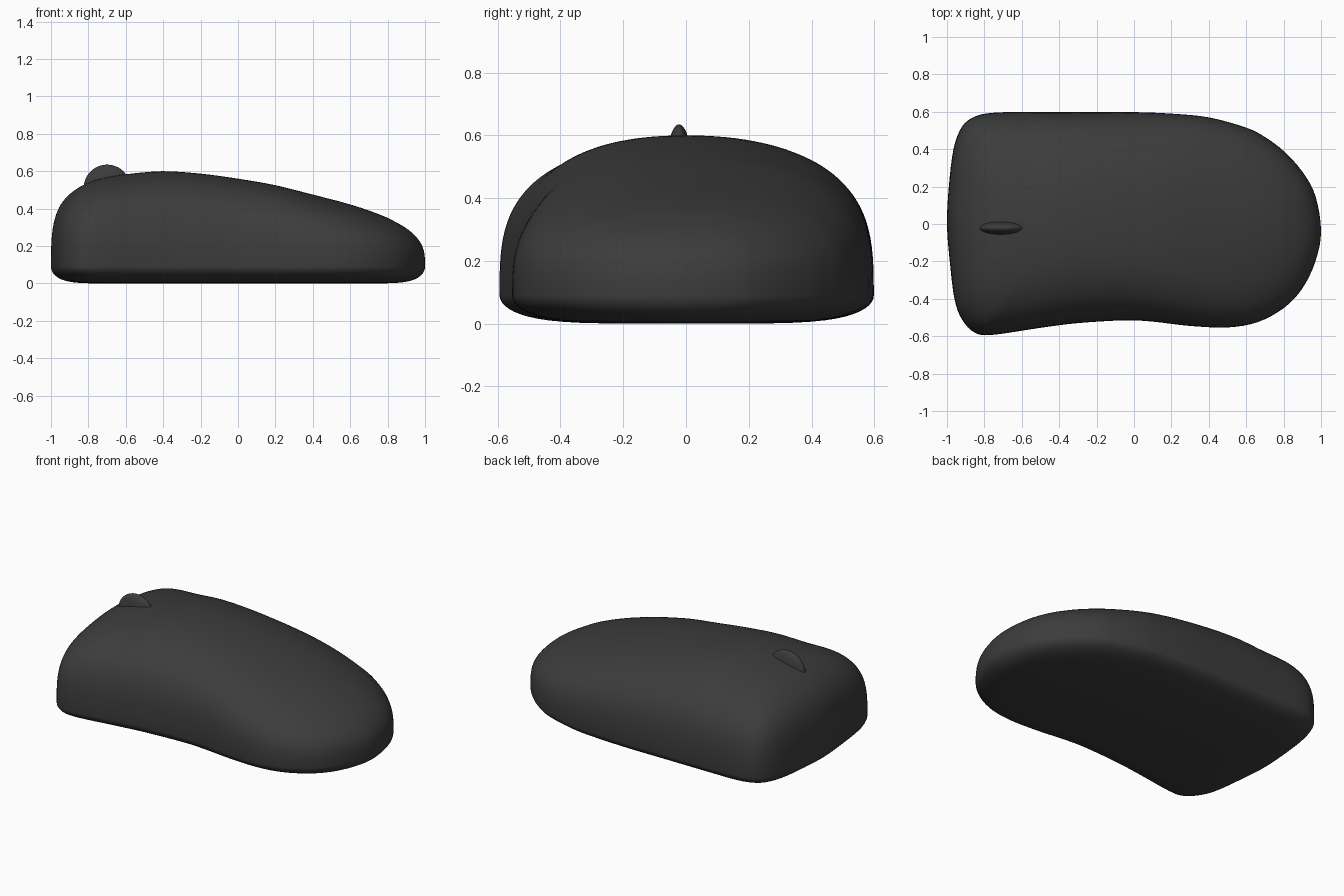
import bpy, bmesh, math
from mathutils import Vector

if "Cube" in bpy.data.objects:
    bpy.data.objects.remove(bpy.data.objects["Cube"])

mat = bpy.data.materials.new("dark_plastic")
mat.diffuse_color = (0.045, 0.045, 0.045, 1)
mat.use_nodes = True
mat.node_tree.nodes["Principled BSDF"].inputs["Base Color"].default_value = mat.diffuse_color

# plan outline (widest ring), from the front-end centre; 16 spans per side
OUTLINE = [(-1, 0), (-.99, .2), (-.965, .4), (-.92, .52), (-.85, .575), (-.75, .595),
           (-.6, .598), (-.3, .598), (0, .598), (.2, .59), (.4, .57), (.6, .515), (.7, .465),
           (.8, .39), (.9, .28), (.97, .15), (1, -.04), (.97, -.2), (.9, -.345), (.8, -.45),
           (.66, -.525), (.5, -.553), (.3, -.545), (.1, -.522), (-.05, -.515),
           (-.3, -.53), (-.5, -.555), (-.75, -.592), (-.85, -.582), (-.92, -.51),
           (-.96, -.4), (-.985, -.2)]
# crown height along the length, before the edge is rounded over
CROWN = [(-1, .64), (-.9, .61), (-.8, .597), (-.6, .588), (-.4, .6), (-.2, .587), (0, .56),
         (.2, .525), (.4, .475), (.6, .425), (.8, .385), (.9, .365), (1, .345)]
RIM = .09


def spline(a, b, c, d, t):
    return .5 * (2 * b + (c - a) * t + (2 * a - 5 * b + 4 * c - d) * t * t
                 + (3 * b - a - 3 * c + d) * t ** 3)


def crown(x):
    n = len(CROWN)
    for i in range(n - 1):
        (x0, z0), (x1, z1) = CROWN[i], CROWN[i + 1]
        if x <= x1 or i == n - 2:
            t = min(max((x - x0) / (x1 - x0), 0), 1)
            return spline(CROWN[max(i - 1, 0)][1], z0, z1, CROWN[min(i + 2, n - 1)][1], t)


n = len(OUTLINE)
P = [Vector(p) for p in OUTLINE]
loop = [spline(P[i - 1], P[i], P[(i + 1) % n], P[(i + 2) % n], k / 4)
        for i in range(n) for k in range(4)]
m = len(loop)


def inset(p, s, spine, soften):
    """Shrink an outline point towards a central spine, rounding the corners inwards."""
    if soften:
        r = (abs(p.x) ** 3.5 + abs(p.y / .6) ** 3.5) ** (1 / 3.5)
        p = (p / r).lerp(p, s ** .7)
    return p.x * (spine + (1 - spine) * s), p.y * s


# body: nested rings, over the dome and then round under the base
bm = bmesh.new()
rings = []
STEPS = 32
for k in range(1, STEPS + 1):
    a = math.pi / 2 * k / STEPS
    s, h = math.sin(a) ** (2 / 2.2), max(math.cos(a), 0) ** (2 / 3.2)
    if k == STEPS:
        h = 0
    ring = []
    for p in loop:
        x, y = inset(p, s, .5, True)
        ring.append(bm.verts.new((x, y, RIM + (crown(x) - RIM) * h)))
    rings.append(ring)
for k in range(1, 13):
    a = math.pi / 2 * (1 - k / 13)
    s, h = math.sin(a) ** (2 / 5), math.cos(a)
    rings.append([bm.verts.new((*inset(p, s, .65, False), RIM - RIM * h)) for p in loop])
for r0, r1 in zip(rings, rings[1:]):
    for i in range(m):
        j = (i + 1) % m
        bm.faces.new((r0[i], r0[j], r1[j], r1[i]))
# stitch the innermost rings across the spine
for ring in (rings[0], rings[-1]):
    bm.faces.new((ring[0], ring[1], ring[-1]))
    for i in range(1, m // 2 - 1):
        bm.faces.new((ring[i], ring[i + 1], ring[-i - 1], ring[-i]))
    i = m // 2
    bm.faces.new((ring[i - 1], ring[i], ring[i + 1]))
bmesh.ops.recalc_face_normals(bm, faces=bm.faces)
mesh = bpy.data.meshes.new("mouse_body")
bm.to_mesh(mesh)
bm.free()
body = bpy.data.objects.new("mouse_body", mesh)
bpy.context.collection.objects.link(body)

# scroll wheel: thin rounded disc sunk into the top
bpy.ops.mesh.primitive_uv_sphere_add(segments=48, ring_count=24, location=(-.70, -.022, .51))
wheel = bpy.context.object
wheel.name = "scroll_wheel"
wheel.scale = (.125, .038, .125)
bpy.ops.object.transform_apply(location=False, rotation=False, scale=True)

for ob in (body, wheel):
    ob.data.materials.append(mat)
    for f in ob.data.polygons:
        f.use_smooth = True
